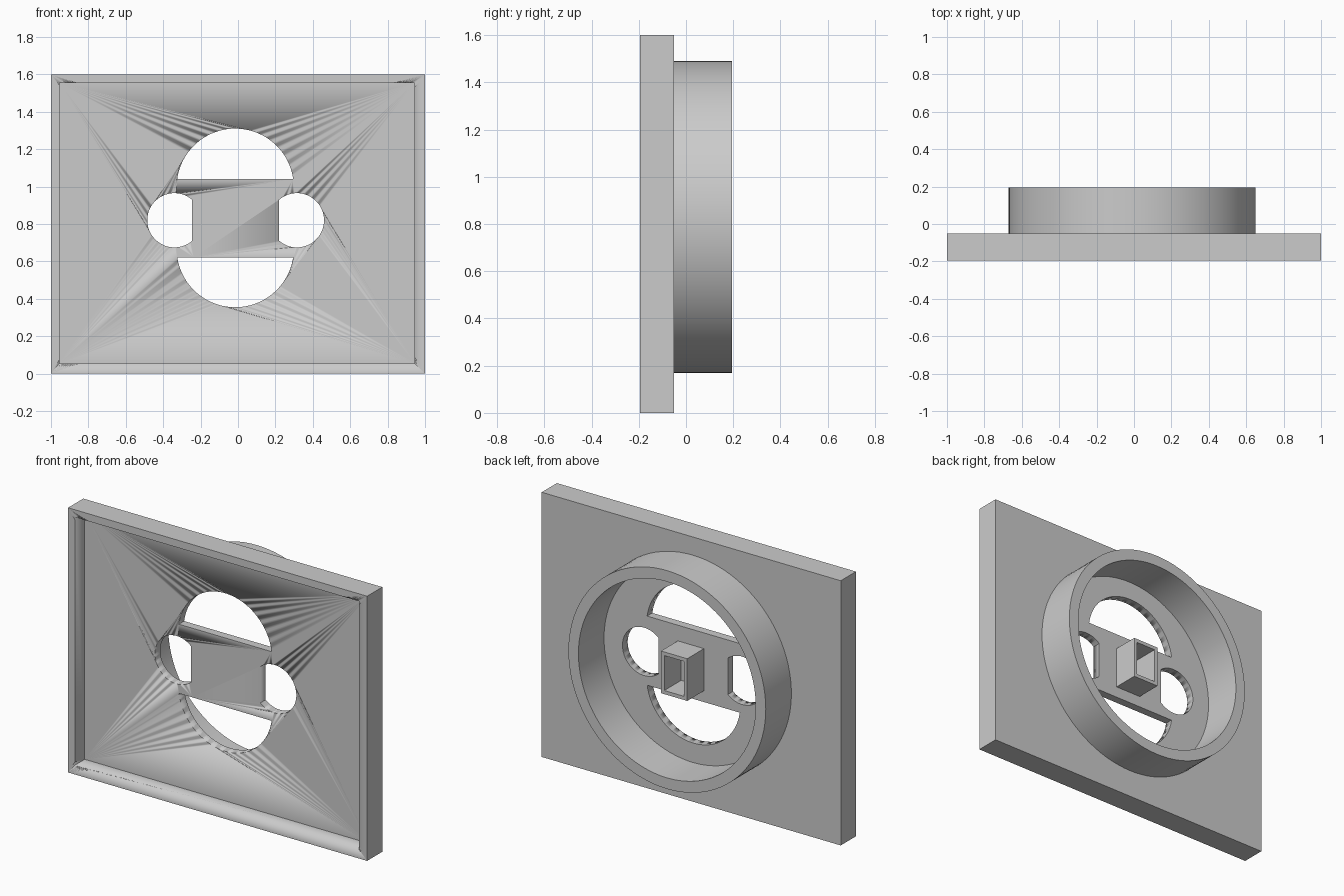
import bpy, bmesh
from math import sin, cos, pi, radians, asin, acos

if "Cube" in bpy.data.objects:
    bpy.data.objects.remove(bpy.data.objects["Cube"], do_unlink=True)

grey = bpy.data.materials.new("Plain grey")
grey.use_nodes = True
grey.diffuse_color = (0.6, 0.6, 0.6, 1)
grey.node_tree.nodes["Principled BSDF"].inputs["Base Color"].default_value = (0.6, 0.6, 0.6, 1)

FRONT, WEB, BACK, RIM = -0.195, -0.1, -0.05, 0.195
CX, CZ = -0.01, 0.83


def rect(x0, x1, z0, z1):
    return [(x0, z0), (x1, z0), (x1, z1), (x0, z1)]


def arc(cx, cz, r, start=0, sweep=2 * pi, n=96):
    """Points along an arc; a full circle does not repeat its first point."""
    steps = n if sweep >= 2 * pi else n - 1
    return [(cx + r * cos(start + sweep * i / steps),
             cz + r * sin(start + sweep * i / steps)) for i in range(n)]


def cut_circle(cx, cz, r, chord, direction):
    """Circle trimmed by a flat chord on the side opposite to direction.
    chord is the signed distance from the centre towards direction."""
    half = acos(chord / r)
    return arc(cx, cz, r, direction - half, 2 * half, 64)


def slab(name, outlines, y0, y1):
    """Extrude nested x-z outlines from y0 to y1; inner outlines become holes."""
    curve = bpy.data.curves.new(name, 'CURVE')
    curve.dimensions = '2D'
    curve.fill_mode = 'BOTH'
    curve.extrude = (y1 - y0) / 2
    for pts in outlines:
        spline = curve.splines.new('POLY')
        spline.points.add(len(pts) - 1)
        for p, (x, z) in zip(spline.points, pts):
            p.co = (x, z, 0, 1)
        spline.use_cyclic_u = True
    ob = bpy.data.objects.new(name, curve)
    bpy.context.collection.objects.link(ob)
    ob.rotation_euler.x = radians(90)
    ob.location.y = (y0 + y1) / 2
    bpy.ops.object.select_all(action='DESELECT')
    bpy.context.view_layer.objects.active = ob
    ob.select_set(True)
    bpy.ops.object.convert(target='MESH')
    ob = bpy.context.object
    ob.name = name
    bpy.ops.object.transform_apply(location=True, rotation=True, scale=True)
    # weld caps to sides
    bm = bmesh.new()
    bm.from_mesh(ob.data)
    bmesh.ops.remove_doubles(bm, verts=bm.verts, dist=0.0001)
    bmesh.ops.recalc_face_normals(bm, faces=bm.faces)
    bm.to_mesh(ob.data)
    bm.free()
    ob.data.materials.clear()
    ob.data.materials.append(grey)
    bpy.ops.object.shade_smooth_by_angle(angle=radians(30))
    return ob


# Plate with two large and two small trimmed round openings
holes = [cut_circle(-0.015, 0.997, 0.313, 0.043, pi / 2),
         cut_circle(-0.015, 0.668, 0.313, 0.046, -pi / 2),
         cut_circle(-0.34, 0.82, 0.145, -0.095, pi),
         cut_circle(0.315, 0.82, 0.145, -0.095, 0)]
plate = slab("back_plate", [rect(-1, 1, 0, 1.6)] + holes, FRONT, BACK)

# Shallow tray recess in the front of the plate
cutter = slab("recess_cutter", [rect(-0.955, 0.945, 0.055, 1.555)], FRONT - 0.1, WEB)
cutter.hide_render = True
bpy.context.view_layer.objects.active = plate
recess = plate.modifiers.new("recess", 'BOOLEAN')
recess.operation = 'DIFFERENCE'
recess.solver = 'EXACT'
recess.object = cutter
bpy.ops.object.modifier_apply(modifier=recess.name)
bpy.data.objects.remove(cutter, do_unlink=True)

# Round collar on the back
slab("collar_ring", [arc(CX, CZ, 0.66), arc(CX, CZ, 0.593)], BACK, RIM)

# Small rectangular socket in the middle of the collar
slab("centre_socket", [rect(-0.085, 0.09, 0.69, 0.945),
                       rect(-0.063, 0.068, 0.712, 0.923)], BACK, 0.11)
